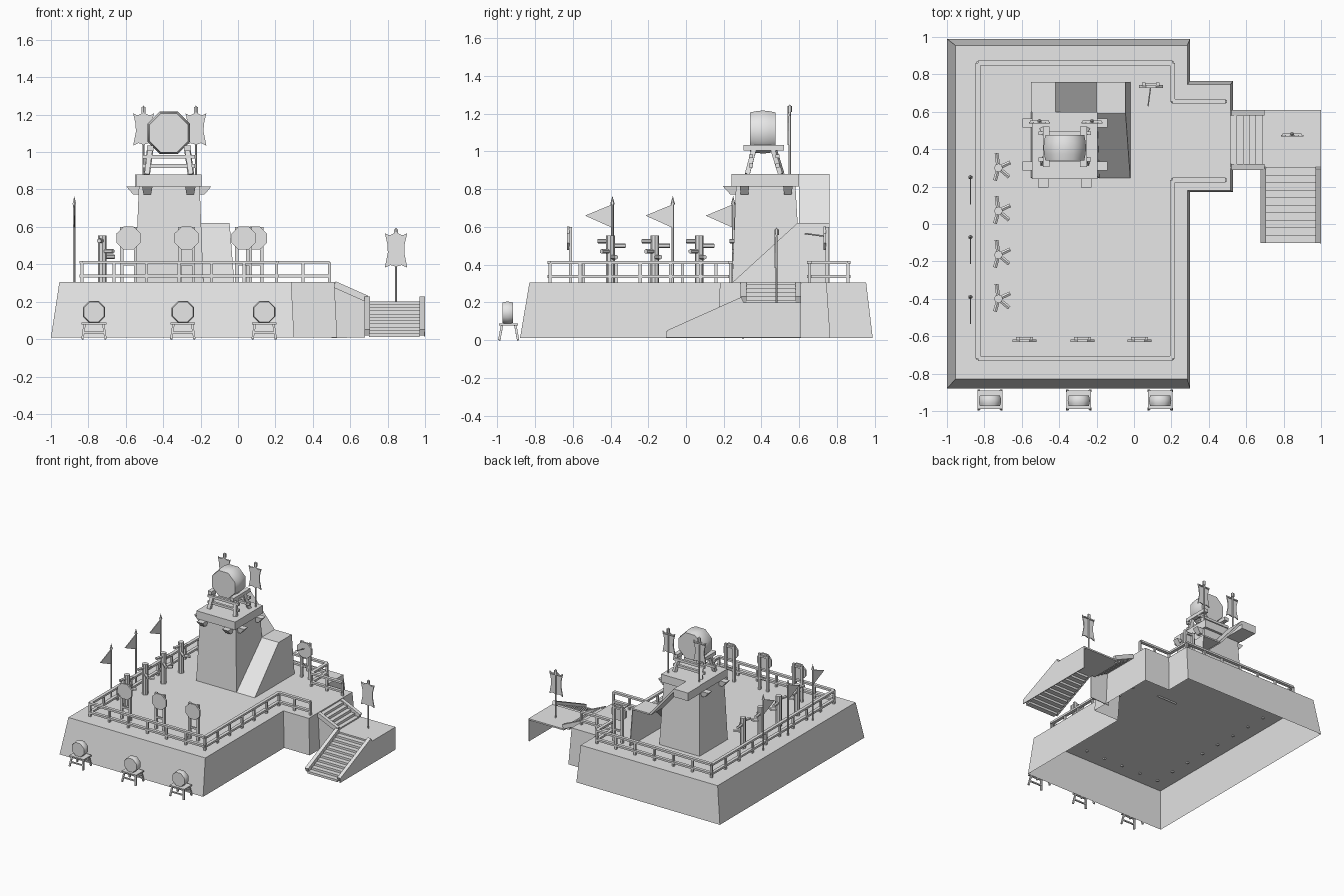
import bpy, bmesh, math
from mathutils import Vector, Matrix

if "Cube" in bpy.data.objects:
    bpy.data.objects.remove(bpy.data.objects["Cube"])

grey = bpy.data.materials.new("plain_grey")
grey.use_nodes = True
grey.diffuse_color = (0.8, 0.8, 0.8, 1)
grey.node_tree.nodes["Principled BSDF"].inputs["Base Color"].default_value = (0.8, 0.8, 0.8, 1)


class Part:
    """Collects simple solids into one named object."""

    def __init__(self, name):
        self.name, self.bm = name, bmesh.new()

    def beam(self, a, b, w, h=None):
        a, b = Vector(a), Vector(b)
        x = (b - a).normalized()
        ref = Vector((0, 1, 0)) if abs(x.z) > 0.95 else Vector((0, 0, 1))
        y = ref.cross(x).normalized()
        rot = Matrix((x, y, x.cross(y))).transposed().to_4x4()
        size = Matrix.Diagonal(((b - a).length, w, h or w, 1))
        bmesh.ops.create_cube(self.bm, size=1, matrix=Matrix.Translation((a + b) / 2) @ rot @ size)

    def box(self, lo, hi):
        lo, hi = Vector(lo), Vector(hi)
        m = Matrix.Translation((lo + hi) / 2) @ Matrix.Diagonal((*(hi - lo), 1))
        bmesh.ops.create_cube(self.bm, size=1, matrix=m)

    def rod(self, a, b, r1, r2=None, n=6):
        a, b = Vector(a), Vector(b)
        m = Matrix.Translation((a + b) / 2) @ (b - a).to_track_quat('Z', 'Y').to_matrix().to_4x4()
        bmesh.ops.create_cone(self.bm, cap_ends=True, segments=n, radius1=r1,
                              radius2=r1 if r2 is None else r2, depth=(b - a).length, matrix=m)

    def loft(self, rings, start=True, end=True):
        loops = [[self.bm.verts.new(p) for p in r] for r in rings]
        n = len(loops[0])
        for lo, hi in zip(loops, loops[1:]):
            for i in range(n):
                j = (i + 1) % n
                self.bm.faces.new((lo[i], lo[j], hi[j], hi[i]))
        if start:
            self.bm.faces.new(loops[0][::-1])
        if end:
            self.bm.faces.new(loops[-1])

    def plate(self, pts, thick):
        t = Vector(thick)
        self.loft([[Vector(p) for p in pts], [Vector(p) + t for p in pts]])

    def done(self, smooth=None):
        bmesh.ops.recalc_face_normals(self.bm, faces=self.bm.faces)
        mesh = bpy.data.meshes.new(self.name)
        self.bm.to_mesh(mesh)
        self.bm.free()
        mesh.materials.append(grey)
        ob = bpy.data.objects.new(self.name, mesh)
        bpy.context.scene.collection.objects.link(ob)
        if smooth:
            bpy.ops.object.select_all(action='DESELECT')
            ob.select_set(True)
            bpy.context.view_layer.objects.active = ob
            bpy.ops.object.shade_smooth_by_angle(angle=math.radians(smooth))


def barrel(name, x, y0, y1, z, r):
    p = Part(name)
    rings = []
    for t, k in ((0, .93), (.25, .99), (.5, 1.02), (.75, .99), (1, .93)):
        rings.append([(x + r * k * math.cos(a), y0 + (y1 - y0) * t, z + r * k * math.sin(a))
                      for a in [math.pi / 8 + i * math.pi / 4 for i in range(8)]])
    p.loft(rings)
    p.done(50)


FLOOR, LAND, TOP = 0.305, 0.2, 0.88

# Main platform: sloped shell, open underneath
low = [(-1, -.88), (.3, -.88), (.3, .17), (.53, .17), (.53, .765), (.3, .765), (.3, .99), (-1, .99)]
high = [(-.955, -.83), (.285, -.83), (.285, .18), (.515, .18), (.515, .745), (.285, .745), (.285, .955), (-.955, .955)]
p = Part("platform")
p.loft([[(x, y, .01) for x, y in low], [(x, y, FLOOR) for x, y in high]], start=False)
p.done()

# Railing around the platform
path = [(.49, .655), (.205, .655), (.205, .86), (-.835, .86), (-.835, -.72), (.205, -.72), (.205, .235), (.49, .235)]
p = Part("railing")
for (ax, ay), (bx, by) in zip(path, path[1:]):
    for z in (.338, .411):
        p.beam((ax, ay, z), (bx, by, z), .026, .016)
    n = max(1, round(math.hypot(bx - ax, by - ay) / .17))
    for i in range(n):
        x, y = ax + (bx - ax) * i / n, ay + (by - ay) * i / n
        p.beam((x, y, FLOOR - .01), (x, y, .41), .016)
p.beam((.49, .235, FLOOR), (.49, .235, .41), .016)
p.done()

# Outer stairs, landing and side walls
p = Part("upper_stairs")
for i in range(5):
    x, z = .515 + i * .034, FLOOR - .01 - i * .021
    p.box((x, .32, z - .022), (x + .036, .58, z))
for y in (.305, .595):
    p.beam((.515, y, .293), (.69, y, .215), .03, .035)
p.plate([(.51, .3, FLOOR), (.68, .3, .225), (.68, .3, .01), (.5, .3, .005)], (0, .006, 0))
p.done()
p = Part("lower_stairs")
for i in range(10):
    y, z = .3 - i * .04, LAND - .012 - i * .0175
    p.box((.7, y - .042, z - .018), (.97, y, z))
for x in (.692, .985):
    p.beam((x, .3, .212), (x, -.095, .035), .03, .035)
p.done()
p = Part("stair_landing")
p.box((.68, .3, LAND - .012), (1, .61, LAND))
p.plate([(1, -.105, .015), (1, -.105, .045), (1, .3, LAND), (1, .61, LAND), (1, .61, .015)], (-.006, 0, 0))
p.done()

# Tower body, cap and beam ends
def rect(x0, x1, y0, y1, z):
    return [(x0, y0, z), (x1, y0, z), (x1, y1, z), (x0, y1, z)]

p = Part("tower")
p.loft([rect(-.55, -.185, .245, .61, FLOOR), rect(-.53, -.205, .265, .58, .82)], start=False)
p.done()
p = Part("tower_cap")
p.box((-.545, .24, .815), (-.195, .6, TOP))
p.box((-.55, .6, .815), (-.42, .76, TOP))
p.done()
p = Part("beam_ends")
for y in (.31, .54):
    p.loft([rect(-.56, -.18, y - .02, y + .02, .772), rect(-.597, -.143, y - .025, y + .025, .816)])
for x in (-.485, -.255):
    p.loft([rect(x - .02, x + .02, .235, .55, .772), rect(x - .028, x + .028, .195, .55, .816)])
p.done()

# Ramp wrapping the tower
p = Part("tower_ramp")
p.plate([(-.2, .245, FLOOR), (-.02, .245, FLOOR), (-.045, .59, .62), (-.2, .59, .62)], (0, .008, -.008))
p.plate([(-.2, .59, .62), (-.045, .59, .62), (-.045, .76, .62), (-.2, .76, .62)], (0, 0, -.012))
p.plate([(-.02, .245, FLOOR), (-.045, .59, .62), (-.045, .76, .62), (-.02, .76, FLOOR)], (-.006, 0, 0))
p.plate([(-.2, .6, .62), (-.2, .76, .62), (-.42, .76, TOP), (-.42, .6, TOP)], (-.012, 0, -.012))
p.done()

# Large drum on its stand
barrel("large_drum", -.37, .34, .475, 1.103, .121)
p = Part("large_drum_stand")
for s in (-1, 1):
    x = -.37 + s * .1
    p.beam((x, .305, 1.02), (x, .52, 1.02), .035, .028)
    for y0, y1 in ((.325, .36), (.505, .465)):
        p.beam((x + s * .018, y0, TOP), (x, y1, 1.01), .026)
for y in (.345, .485):
    for z in (.925, .975):
        p.beam((-.51, y, z), (-.23, y, z), .02)
p.done()

# Small drums on stools along the front
for i, x in enumerate((-.77, -.295, .14)):
    barrel(f"small_drum_{i + 1}", x, -.972, -.918, .145, .063)
    p = Part(f"drum_stool_{i + 1}")
    p.box((x - .066, -.99, .078), (x + .066, -.89, .088))
    for s in (-1, 1):
        for y0, y1 in ((-.99, -.975), (-.89, -.905)):
            p.beam((x + s * .062, y0, 0), (x + s * .05, y1, .08), .012)
    for y in (-.983, -.897):
        p.beam((x - .057, y, .035), (x + .057, y, .035), .01)
    p.done()

# Hanging banners on poles
half = [(0, .19), (.035, .172), (.06, .185), (.046, .125), (.044, .08), (.06, .0), (.03, .014), (0, .005)]
outline = half + [(-x, z) for x, z in half[-2:0:-1]]
for i, (x, y, z, k) in enumerate(((-.505, .55, TOP, .93), (-.225, .55, TOP, .93), (.845, .48, LAND, 1))):
    p = Part(f"banner_{i + 1}")
    base = z + (.155 if z > .5 else .182)
    p.rod((x, y, z), (x, y, base + .19), .006)
    p.rod((x, y, base + .175), (x, y, base + .205), .012, .012)
    p.rod((x, y, base + .2), (x, y, base + .215), .012, 0)
    p.plate([(x + u * k, y - .012, base + v * k) for u, v in outline], (0, .008, 0))
    p.beam((x - .05, y, base + .17 * k), (x + .05, y, base + .17 * k), .009)
    p.done()

# Pennants along the left edge
for i, y in enumerate((-.39, -.07, .25)):
    p = Part(f"pennant_{i + 1}")
    p.rod((-.875, y, FLOOR), (-.875, y, .73), .007)
    p.rod((-.875, y, .72), (-.875, y, .765), .012, 0)
    p.plate([(-.878, y, .72), (-.878, y, .595), (-.878, y - .145, .66)], (.006, 0, 0))
    p.done()

# Training posts with stubby arms
arms = ((97, .08, .5), (25, .07, .44), (-40, .075, .47), (255, .07, .525))
for i, y in enumerate((.3, .07, -.165, -.4)):
    p = Part(f"training_post_{i + 1}")
    p.rod((-.725, y, FLOOR), (-.725, y, .555), .023, n=8)
    for deg, length, z in arms:
        a = math.radians(deg)
        p.rod((-.725, y, z), (-.725 + length * math.cos(a), y + length * math.sin(a), z), .012)
    p.done()

# Target boards on frames
for i, (x, y) in enumerate(((-.585, -.62), (-.275, -.62), (.03, -.62), (.09, .74))):
    p = Part(f"target_{i + 1}")
    for s in (-1, 1):
        p.beam((x + s * .037, y + .008, FLOOR), (x + s * .037, y + .008, .6), .018)
    for z in (.4, .58):
        p.beam((x - .045, y + .008, z), (x + .045, y + .008, z), .014)
    board = [(x + .069 * math.cos(a), y - .012, .54 + .067 * math.sin(a))
             for a in [math.pi / 8 + k * math.pi / 4 for k in range(8)]]
    p.plate(board, (0, .014, 0))
    if y > 0:
        p.rod((x, y, .55), (x - .015, y - .11, .565), .004)
    p.done()
